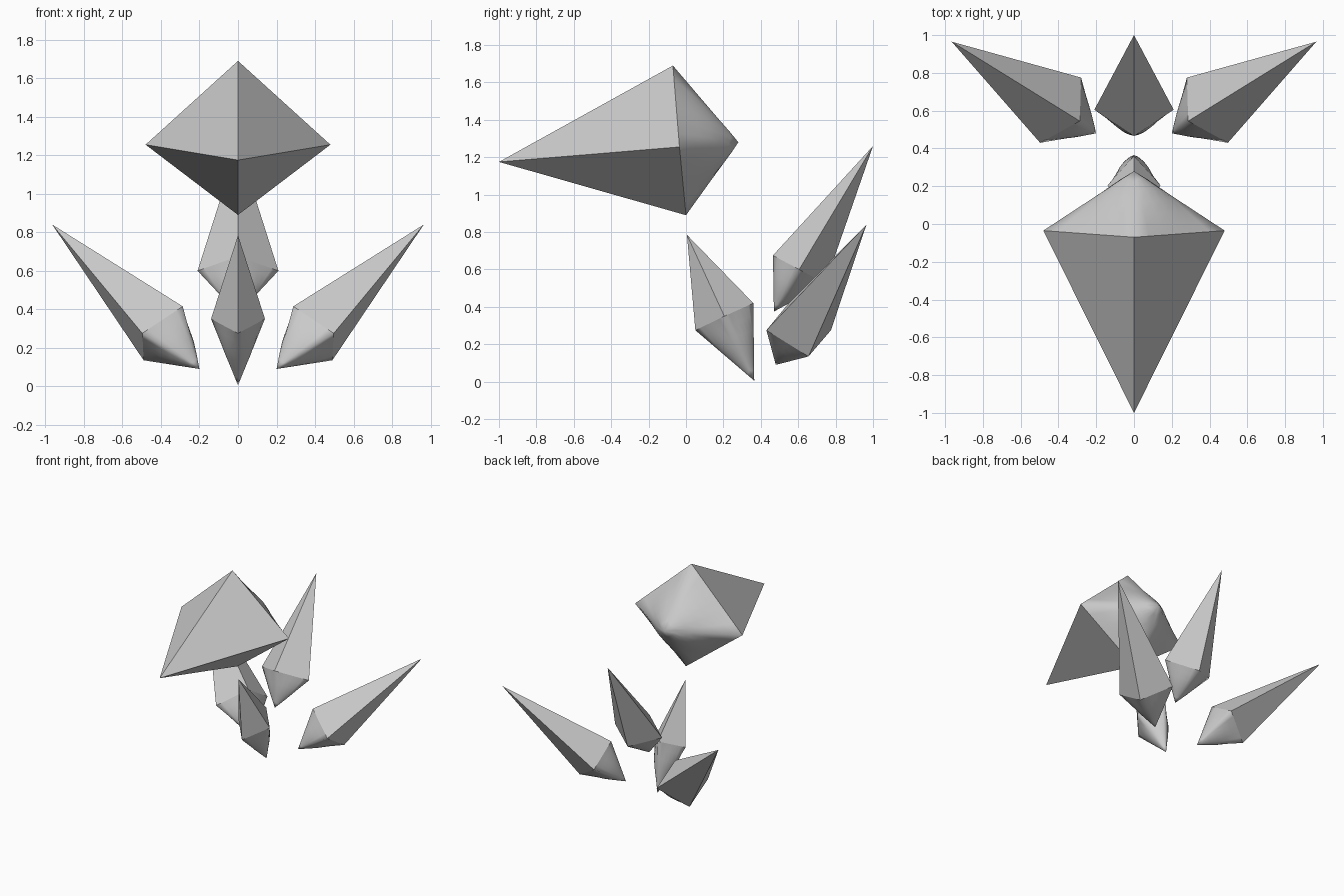
import bpy, bmesh
from mathutils import Vector as V

if "Cube" in bpy.data.objects:
    bpy.data.objects.remove(bpy.data.objects["Cube"])

N = 6  # subdivisions of the rounded cap


def shard(name, tip, ring, base, bulge):
    """Four flat faces running to the tip, softly rounded smooth cap on the base side."""
    tip, base = V(tip), V(base)
    ring = [V(p) for p in ring]
    mid = sum(ring, V()) / 4
    core = mid.lerp(base, 0.3)
    bm = bmesh.new()
    rows = []
    for j in range(N):
        t = j / N
        row = []
        for i in range(4):
            for k in range(N):
                f = k / N
                p = ring[i].lerp(ring[(i + 1) % 4], f).lerp(base, t)
                out = (p - core).normalized()
                p = p + out * bulge * 4 * t * (1 - t) * 4 * f * (1 - f)
                row.append(bm.verts.new(p))
        rows.append(row)
    vt, vb = bm.verts.new(tip), bm.verts.new(base)
    M = 4 * N
    # Flat spike faces
    for i in range(4):
        bm.faces.new([rows[0][(i * N + k) % M] for k in range(N + 1)] + [vt])
    # Smooth cap
    for j in range(N):
        for k in range(M):
            a, b = rows[j][k], rows[j][(k + 1) % M]
            if j < N - 1:
                f = bm.faces.new((a, b, rows[j + 1][(k + 1) % M], rows[j + 1][k]))
            else:
                f = bm.faces.new((a, b, vb))
            f.smooth = True
    bmesh.ops.recalc_face_normals(bm, faces=bm.faces)
    me = bpy.data.meshes.new(name)
    bm.to_mesh(me)
    bm.free()
    ob = bpy.data.objects.new(name, me)
    bpy.context.collection.objects.link(ob)
    return ob


# Large upper shard pointing forward
shard("large_shard", (0, -1, 1.175),
      [(0, -.07, 1.69), (.48, -.035, 1.255), (0, 0, .89), (-.48, -.035, 1.255)],
      (0, .28, 1.28), .03)

# Small front shard pointing up
shard("front_shard", (0, .005, .785),
      [(0, .05, .275), (.14, .205, .35), (0, .36, .42), (-.14, .205, .35)],
      (0, .365, .005), .02)

# Rear shard leaning back
shard("rear_shard", (0, 1, 1.26),
      [(0, .465, .675), (.21, .605, .6), (0, .745, .525), (-.21, .605, .6)],
      (0, .47, .375), .015)

# Mirrored side shards
for s, side in ((-1, "left"), (1, "right")):
    shard(side + "_shard", (s * .965, .965, .84),
          [(s * .287, .545, .415), (s * .497, .43, .275),
           (s * .49, .655, .135), (s * .28, .775, .275)],
          (s * .2, .48, .09), .015)
